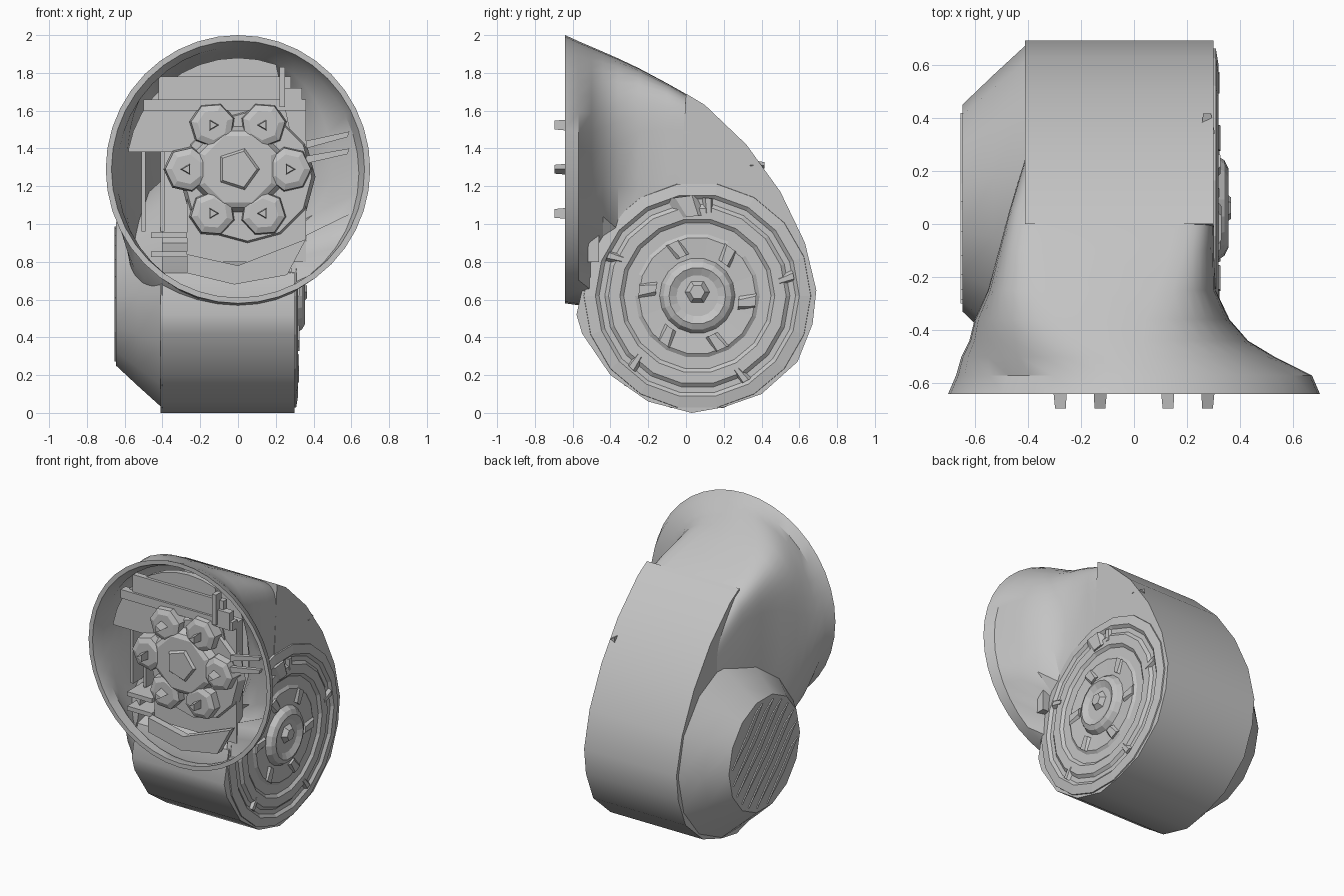
import bpy, bmesh
from math import sin, cos, pi, radians, hypot
from mathutils import Vector

cube = bpy.data.objects.get("Cube")
if cube:
    bpy.data.objects.remove(cube)

grey = bpy.data.materials.new("casing grey")
grey.use_nodes = True
grey.diffuse_color = (0.55, 0.55, 0.55, 1)
grey.node_tree.nodes["Principled BSDF"].inputs["Base Color"].default_value = (0.55, 0.55, 0.55, 1)


def loft(name, rings, caps=True, smooth=False):
    """Skin a list of equal closed rings."""
    bm = bmesh.new()
    rows = [[bm.verts.new(p) for p in ring] for ring in rings]
    n = len(rows[0])
    for a, b in zip(rows, rows[1:]):
        for i in range(n):
            j = (i + 1) % n
            bm.faces.new((a[i], a[j], b[j], b[i]))
    if caps:
        bm.faces.new(rows[0])
        bm.faces.new(rows[-1])
    bmesh.ops.recalc_face_normals(bm, faces=bm.faces)
    mesh = bpy.data.meshes.new(name)
    bm.to_mesh(mesh)
    bm.free()
    mesh.materials.append(grey)
    obj = bpy.data.objects.new(name, mesh)
    bpy.context.collection.objects.link(obj)
    if smooth:
        bpy.ops.object.select_all(action='DESELECT')
        obj.select_set(True)
        bpy.context.view_layer.objects.active = obj
        bpy.ops.object.shade_smooth_by_angle(angle=radians(32))
    return obj


def along_x(pts, x):
    return [Vector((x, y, z)) for y, z in pts]


def along_y(pts, y):
    return [Vector((x, y, z)) for x, z in pts]


def circle(u, v, r, n, turn=0.0):
    return [(u + r * cos(2 * pi * i / n + turn), v + r * sin(2 * pi * i / n + turn)) for i in range(n)]


def rect(u0, u1, v0, v1):
    return [(u0, v0), (u1, v0), (u1, v1), (u0, v1)]


def box_y(name, x0, x1, z0, z1, y0, y1):
    return loft(name, [along_y(rect(x0, x1, z0, z1), y) for y in (y0, y1)])


# Main casing: side profile extruded across the width
CY, CZ = 0.06, 0.63
profile = [(0.0, 1.69), (0.1, 1.63), (0.32, 1.42), (0.5, 1.17), (0.63, 0.9), (0.69, 0.65),
           (0.67, 0.47), (0.59, 0.27), (0.4, 0.1), (0.2, 0.03), (0.03, 0.0), (-0.2, 0.06),
           (-0.4, 0.2), (-0.55, 0.42), (-0.58, 0.52), (-0.53, 0.74), (-0.3, 0.8), (-0.05, 0.9)]
loft("casing", [along_x(profile, x) for x in (-0.41, 0.3)], smooth=True)

# Flared intake, each section: y, left, right, bottom, top, squareness
sections = [(-0.64, -0.7, 0.7, 0.58, 2.0, 2), (-0.57, -0.67, 0.67, 0.57, 1.968, 2),
            (-0.5, -0.65, 0.53, 0.53, 1.938, 2.3), (-0.44, -0.62, 0.43, 0.52, 1.912, 2.7),
            (-0.36, -0.6, 0.36, 0.52, 1.877, 3.4), (-0.25, -0.55, 0.308, 0.54, 1.825, 5),
            (-0.1, -0.51, 0.302, 0.58, 1.745, 7), (0.05, -0.47, 0.301, 0.6, 1.66, 9),
            (0.28, -0.4, 0.29, 0.65, 1.4, 9)]


def section_ring(y, left, right, low, high, power, inset):
    cx, cz = (left + right) / 2, (low + high) / 2
    rx, rz = (right - left) / 2 - inset, (high - low) / 2 - inset
    ring = []
    for i in range(40):
        c, s = cos(2 * pi * i / 40), sin(2 * pi * i / 40)
        x = cx + rx * abs(c) ** (2 / power) * (1 if c > 0 else -1)
        z = cz + rz * abs(s) ** (2 / power) * (1 if s > 0 else -1)
        if hypot(y - CY, z - CZ) < 0.62:      # keep the side wheel clear
            x = min(x, 0.295 - inset)
        ring.append(Vector((x, y, z)))
    return ring


inner = [section_ring(*s, 0.03) for s in reversed(sections)]
outer = [section_ring(*s, 0.0) for s in sections]
loft("intake_shell", inner + outer, caps=False, smooth=True)

# Tapered side cap with slanted grille slats
loft("side_cap", [along_x(circle(CY, CZ, r, 14), x)
                  for r, x in ((0.62, -0.4), (0.5, -0.53), (0.39, -0.645))], smooth=True)
d, across = Vector((0, -0.7, 0.71)), Vector((0, 0.71, 0.7))
for k in range(-3, 4):
    mid = Vector((0, CY, CZ)) + across * k * 0.09
    half = 0.36 * (1 - (k / 4) ** 2) ** 0.5
    ring = [mid + d * half, mid + across * 0.025 + d * half * 0.7, mid - d * half, mid - across * 0.02]
    loft("cap_slat", [[p + Vector((x, 0, 0)) for p in ring] for x in (-0.64, -0.653)])

# Stepped round wheel on the other side
steps = [(0.605, 0.28), (0.6, 0.308), (0.54, 0.318), (0.52, 0.302), (0.49, 0.302), (0.47, 0.318),
         (0.41, 0.318), (0.39, 0.302), (0.33, 0.302), (0.31, 0.315), (0.2, 0.308),
         (0.18, 0.34), (0.15, 0.355), (0.11, 0.335)]
loft("side_wheel", [along_x(circle(CY, 0.62, r, 18), x) for r, x in steps])
loft("wheel_hub", [along_x(circle(CY, 0.64, r, 6), x) for r, x in ((0.07, 0.33), (0.04, 0.365))])


def wheel_tab(name, angle, r0, r1, width, top):
    out = Vector((0, cos(angle), sin(angle)))
    side = Vector((0, -sin(angle), cos(angle))) * width
    base = Vector((0.3, CY, 0.62))
    a, b = base + out * r0, base + out * r1
    lift = Vector((top, 0, 0))
    loft(name, [[a - side, b - side * 0.6, b + side, a + side * 0.5],
                [a - side * 0.6 + lift, b - side * 0.4 + lift, b + side * 0.5 + lift, a + lift]])


for k in range(6):
    wheel_tab("wheel_spoke_tab", k * pi / 3 - 0.1, 0.22, 0.31, 0.06, 0.025)
for k in range(5):
    wheel_tab("wheel_rim_tab", k * 2 * pi / 5 + 0.2, 0.44, 0.52, 0.035, 0.022)
wheel_tab("wheel_top_block", 1.7, 0.42, 0.53, 0.1, 0.03)

# Stepped backing plate in the upper part of the intake
plate = [(0.59 * cos(radians(a)), 1.29 + 0.59 * sin(radians(a))) for a in range(170, 60, -10)]
plate += [(0.3, 1.38), (-0.58, 1.38)]
loft("upper_plate", [along_y(plate, y) for y in (-0.54, -0.5)])
box_y("upper_step_wide", -0.42, 0.28, 1.66, 1.78, -0.56, -0.52)
box_y("upper_step_low", -0.5, 0.36, 1.6, 1.66, -0.575, -0.52)
box_y("upright_bar", 0.22, 0.25, 1.62, 1.83, -0.6, -0.54)
box_y("upright_block", 0.25, 0.34, 1.6, 1.72, -0.58, -0.53)

# Motor block and lower tray
box_y("motor_block", -0.27, 0.36, 0.8, 1.64, -0.53, -0.46)
loft("motor_housing", [along_y(circle(0.05, 1.25, r, 12), y) for r, y in ((0.36, -0.5), (0.34, -0.56))])
loft("lower_tray", [along_y([(-0.27, 0.74), (-0.02, 0.68), (0.26, 0.73), (0.36, 0.92), (0, 0.78), (-0.27, 0.84)], y)
                    for y in (-0.6, -0.55)])

# Six-lobed rotor with pins
for k in range(6):
    a = k * pi / 3
    x, z = 0.27 * cos(a), 1.29 + 0.27 * sin(a)
    loft("rotor_lobe", [along_y(circle(x, z, r, 7, a), y)
                        for r, y in ((0.125, -0.53), (0.115, -0.61), (0.08, -0.625))])
    loft("rotor_pin", [along_y(circle(x, z, r, 3, a), y) for r, y in ((0.035, -0.615), (0.027, -0.695))])
loft("rotor_core", [along_y(circle(0, 1.29, r, 8, pi / 8), y)
                    for r, y in ((0.26, -0.53), (0.22, -0.61), (0.19, -0.625))])
loft("rotor_centre", [along_y(circle(0, 1.29, r, 5), y) for r, y in ((0.12, -0.62), (0.1, -0.64))])

# Fins and partitions in the open side of the intake
for x in (-0.5, -0.4):
    box_y("cavity_partition", x - 0.01, x + 0.01, 0.96, 1.4, -0.45, -0.25)
for z in (0.84, 0.94):
    box_y("cavity_shelf", -0.46, -0.27, z - 0.015, z + 0.015, -0.56, -0.3)
for z, tilt in ((1.32, 0.05), (1.4, 0.06)):
    loft("side_brace", [along_y([(0.36, z), (0.58, z + tilt), (0.59, z + tilt + 0.03), (0.36, z + 0.04)], y)
                        for y in (-0.6, -0.57)])

# Small wedge nubs on the back of the casing
for x, y, z in ((0.27, 0.4, 1.31), (0.27, 0.66, 0.62), (-0.38, 0.62, 0.62)):
    loft("casing_nub", [along_y(circle(x, z, r, 3), yy) for r, yy in ((0.035, y - 0.06), (0.02, y + 0.015))])
